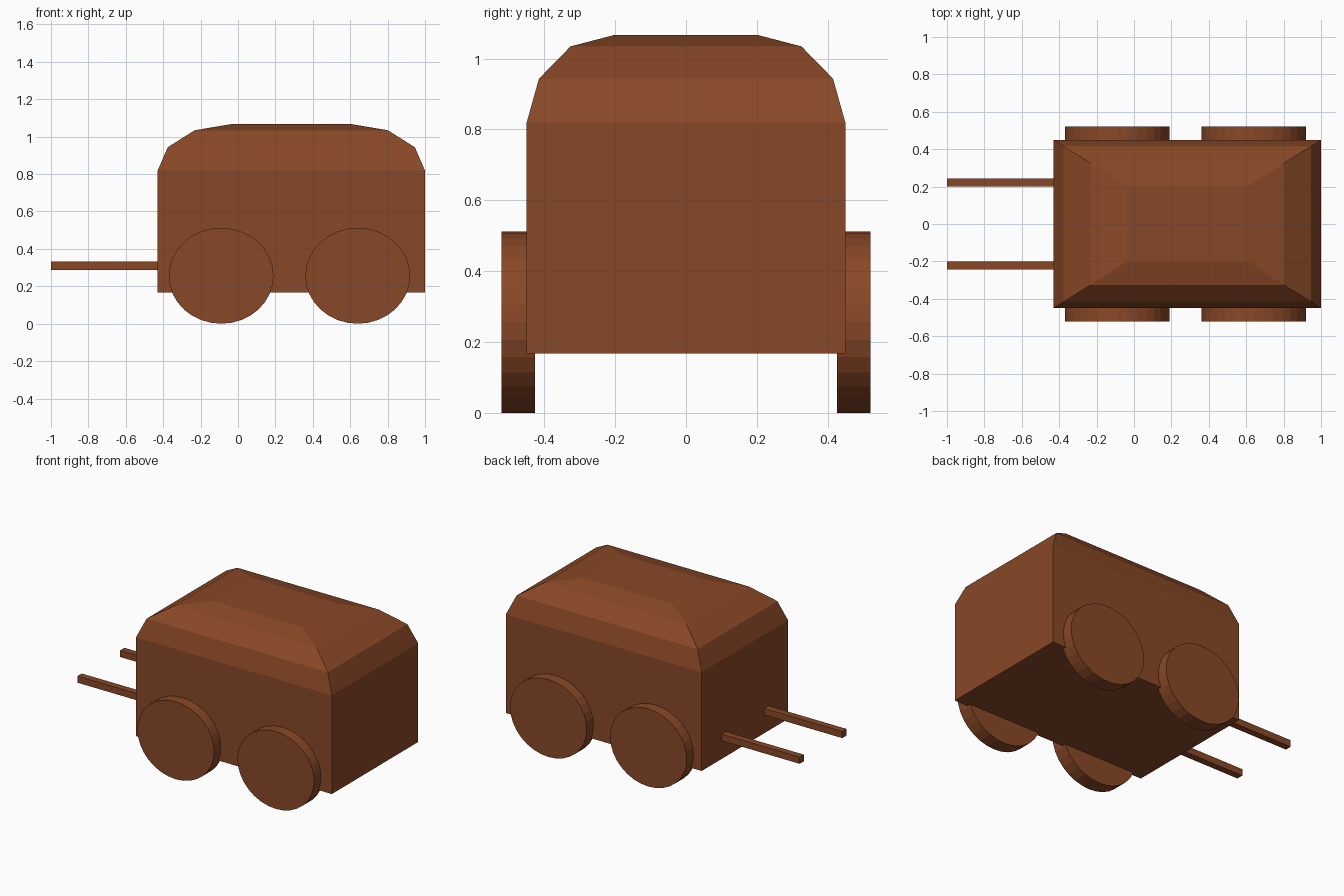
import bpy, bmesh, math
from mathutils import Matrix

if "Cube" in bpy.data.objects:
    bpy.data.objects.remove(bpy.data.objects["Cube"])

wood = bpy.data.materials.new("brown_wood")
wood.diffuse_color = (0.25, 0.065, 0.02, 1)
wood.use_nodes = True
wood.node_tree.nodes["Principled BSDF"].inputs["Base Color"].default_value = wood.diffuse_color


def finish(name, bm):
    bmesh.ops.recalc_face_normals(bm, faces=bm.faces)
    mesh = bpy.data.meshes.new(name)
    bm.to_mesh(mesh)
    bm.free()
    mesh.materials.append(wood)
    obj = bpy.data.objects.new(name, mesh)
    bpy.context.collection.objects.link(obj)
    return obj


def box(name, lo, hi):
    bm = bmesh.new()
    bmesh.ops.create_cube(bm, size=1)
    size = [b - a for a, b in zip(lo, hi)]
    mid = [(a + b) / 2 for a, b in zip(lo, hi)]
    bmesh.ops.transform(bm, verts=bm.verts,
                        matrix=Matrix.Translation(mid) @ Matrix.Diagonal((*size, 1)))
    return finish(name, bm)


# Wagon body with stepped, rounded roof: stacked rectangles (x half, y half, z)
sections = [(0.715, 0.45, 0.167), (0.715, 0.45, 0.818), (0.661, 0.415, 0.943),
            (0.517, 0.326, 1.034), (0.322, 0.2, 1.067)]
bm = bmesh.new()
rings = []
for hx, hy, z in sections:
    rings.append([bm.verts.new((0.285 + sx * hx, sy * hy, z))
                  for sx, sy in ((-1, -1), (1, -1), (1, 1), (-1, 1))])
for low, high in zip(rings, rings[1:]):
    for i in range(4):
        j = (i + 1) % 4
        bm.faces.new((low[i], low[j], high[j], high[i]))
bm.faces.new(rings[0])
bm.faces.new(rings[-1])
finish("wagon_body", bm)

# Four wheels, slightly flattened discs
for end, x in (("front", -0.09), ("rear", 0.64)):
    for side, s in (("left", -1), ("right", 1)):
        bm = bmesh.new()
        bmesh.ops.create_cone(bm, cap_ends=True, segments=32,
                              radius1=1, radius2=1, depth=1)
        place = (Matrix.Translation((x, s * 0.473, 0.256))
                 @ Matrix.Diagonal((0.28, 0.095, 0.256, 1))
                 @ Matrix.Rotation(math.pi / 2, 4, 'X'))
        bmesh.ops.transform(bm, verts=bm.verts, matrix=place)
        finish(f"{end}_{side}_wheel", bm)

# Pair of pulling shafts
for side, y in (("left", -0.222), ("right", 0.222)):
    box(f"{side}_shaft", (-1, y - 0.022, 0.288), (-0.41, y + 0.022, 0.332))
